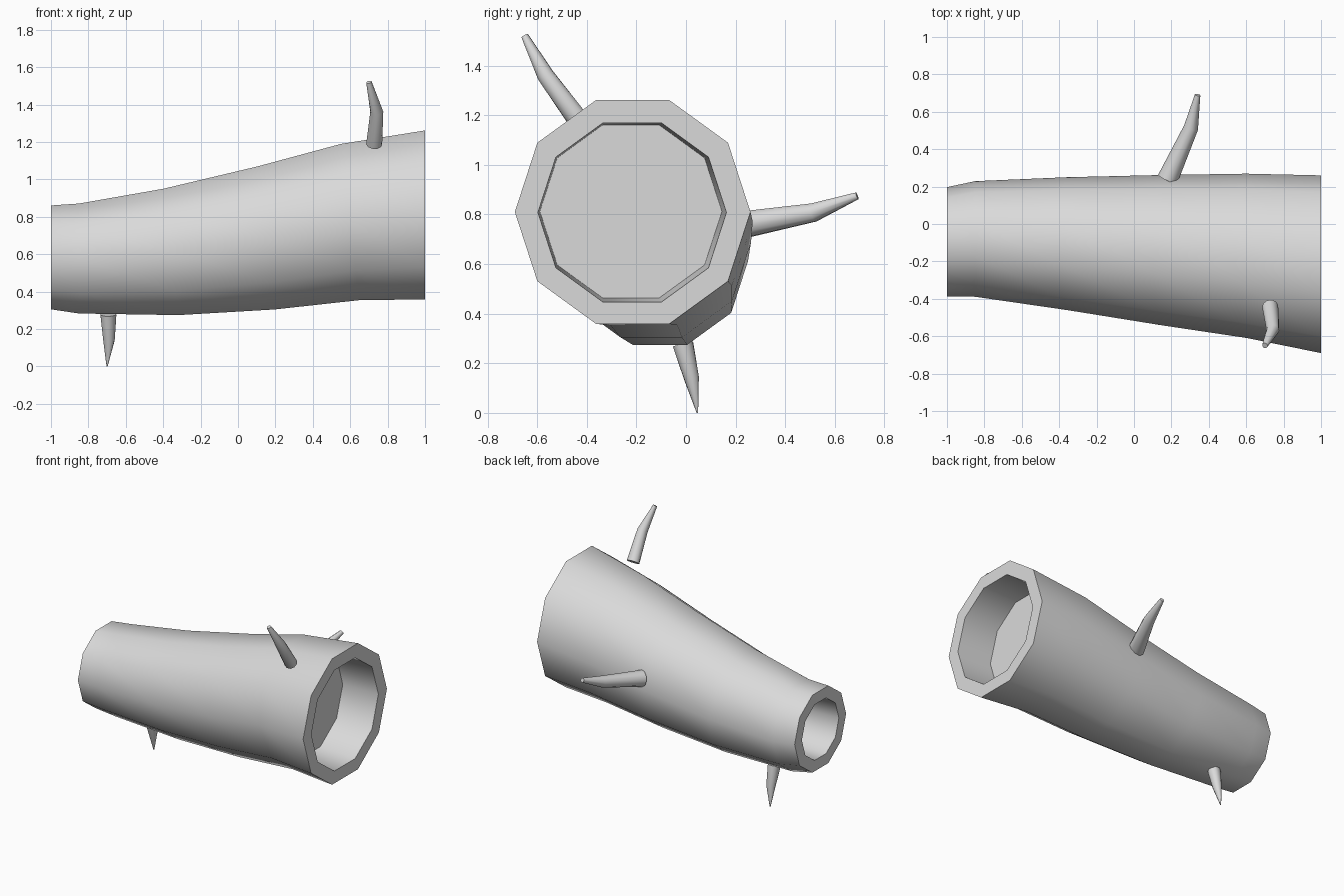
import bpy
import bmesh
from math import sin, cos, tau, radians
from mathutils import Vector

cube = bpy.data.objects.get("Cube")
if cube:
    bpy.data.objects.remove(cube)

grey = bpy.data.materials.new("pale_grey")
grey.use_nodes = True
colour = (0.7, 0.7, 0.7, 1)
grey.diffuse_color = colour
grey.node_tree.nodes["Principled BSDF"].inputs["Base Color"].default_value = colour

SIDES = 10


def loft(name, rings):
    """Skin a list of point rings and cap both ends."""
    bm = bmesh.new()
    loops = [[bm.verts.new(p) for p in ring] for ring in rings]
    for a, b in zip(loops, loops[1:]):
        for i in range(SIDES):
            j = (i + 1) % SIDES
            bm.faces.new((a[i], a[j], b[j], b[i]))
    bm.faces.new(loops[0])
    bm.faces.new(loops[-1])
    bmesh.ops.recalc_face_normals(bm, faces=bm.faces)
    mesh = bpy.data.meshes.new(name)
    bm.to_mesh(mesh)
    bm.free()
    mesh.materials.append(grey)
    obj = bpy.data.objects.new(name, mesh)
    bpy.context.collection.objects.link(obj)
    bpy.ops.object.select_all(action='DESELECT')
    obj.select_set(True)
    bpy.context.view_layer.objects.active = obj
    bpy.ops.object.shade_smooth_by_angle(angle=radians(50))


def trunk_ring(x, y, z, r, lean=0.0):
    """Decagon across the trunk; lean tips its top towards -x."""
    angles = [tau * i / SIDES for i in range(SIDES)]
    return [(x - lean * r * sin(a), y + r * cos(a), z + r * sin(a)) for a in angles]


def branch(name, path, radii):
    """Tapered bent stub along three points."""
    pts = [Vector(p) for p in path]
    rings = []
    for k, (p, r) in enumerate(zip(pts, radii)):
        axis = pts[min(k + 1, len(pts) - 1)] - pts[max(k - 1, 0)]
        turn = axis.to_track_quat('Z', 'Y')
        rings.append([p + turn @ Vector((r * cos(tau * i / SIDES), r * sin(tau * i / SIDES), 0))
                      for i in range(SIDES)])
    loft(name, rings)


# Trunk: narrow recess, outer bark, wide recess
loft("hollow_log", [
    trunk_ring(-0.70, -0.09, 0.58, 0.20),
    trunk_ring(-1.00, -0.095, 0.583, 0.21),
    trunk_ring(-1.00, -0.095, 0.583, 0.292),
    trunk_ring(-0.85, -0.08, 0.577, 0.309),
    trunk_ring(-0.36, -0.105, 0.612, 0.355, 0.12),
    trunk_ring(0.15, -0.14, 0.687, 0.402, 0.12),
    trunk_ring(0.60, -0.17, 0.772, 0.439, 0.12),
    trunk_ring(1.00, -0.215, 0.81, 0.475),
    trunk_ring(1.00, -0.217, 0.808, 0.38),
    trunk_ring(0.73, -0.222, 0.812, 0.367),
])

# Broken branches
branch("lower_branch",
       [(-0.693, -0.012, 0.278), (-0.69, 0.022, 0.14), (-0.70, 0.046, 0.0)],
       [0.043, 0.031, 0.003])
branch("upper_branch",
       [(0.728, -0.44, 1.188), (0.742, -0.567, 1.362), (0.70, -0.65, 1.52)],
       [0.043, 0.035, 0.015])
branch("back_branch",
       [(0.18, 0.24, 0.76), (0.305, 0.515, 0.808), (0.34, 0.69, 0.875)],
       [0.056, 0.039, 0.015])
